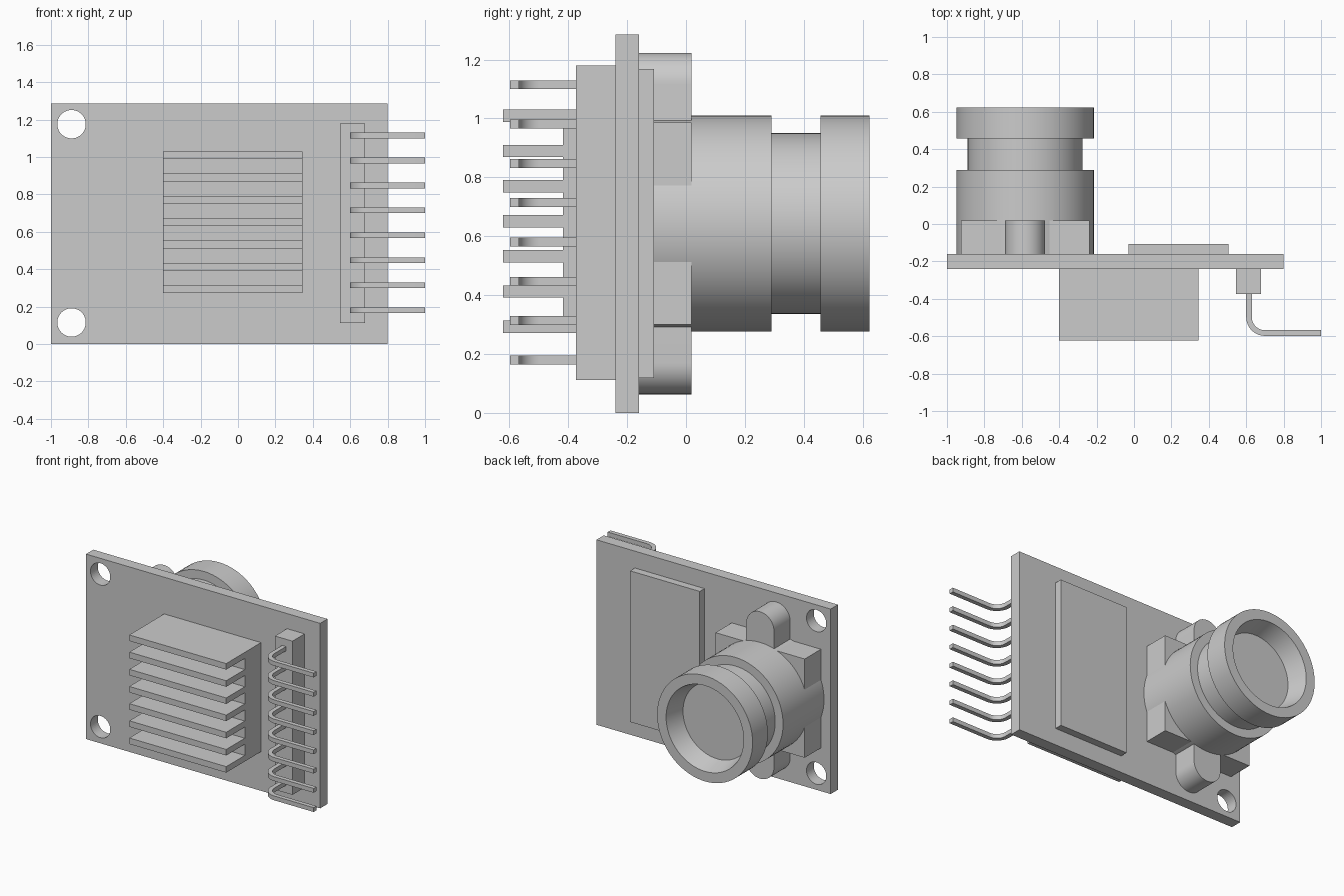
import bpy, bmesh
from math import sin, cos, pi, radians

if "Cube" in bpy.data.objects:
    bpy.data.objects.remove(bpy.data.objects["Cube"])

grey = bpy.data.materials.new("plain grey")
grey.use_nodes = True
grey.diffuse_color = (0.6, 0.6, 0.6, 1)
grey.node_tree.nodes["Principled BSDF"].inputs["Base Color"].default_value = (0.6, 0.6, 0.6, 1)


def finish(name, bm, smooth=False):
    bmesh.ops.recalc_face_normals(bm, faces=bm.faces[:])
    mesh = bpy.data.meshes.new(name)
    bm.to_mesh(mesh)
    bm.free()
    mesh.materials.append(grey)
    ob = bpy.data.objects.new(name, mesh)
    bpy.context.collection.objects.link(ob)
    if smooth:
        bpy.ops.object.select_all(action='DESELECT')
        bpy.context.view_layer.objects.active = ob
        ob.select_set(True)
        bpy.ops.object.shade_smooth_by_angle(angle=radians(30))
    return ob


def prism(name, outline, shift, smooth=False):
    """Extrude a closed outline of 3D points along a vector."""
    bm = bmesh.new()
    face = bm.faces.new([bm.verts.new(p) for p in outline])
    out = bmesh.ops.extrude_face_region(bm, geom=[face], use_keep_orig=True)
    moved = [g for g in out["geom"] if isinstance(g, bmesh.types.BMVert)]
    bmesh.ops.translate(bm, verts=moved, vec=shift)
    return finish(name, bm, smooth)


def box(name, x0, x1, y0, y1, z0, z1):
    return prism(name, [(x0, y0, z0), (x1, y0, z0), (x1, y0, z1), (x0, y0, z1)], (0, y1 - y0, 0))


def arc(cx, cy, r, start, end, n):
    angles = [radians(start + (end - start) * i / n) for i in range(n + 1)]
    return [(cx + r * cos(a), cy + r * sin(a)) for a in angles]


# Circuit board with two mounting holes
board = box("circuit_board", -1, 0.8, -0.24, -0.16, 0, 1.285)
for z in (0.115, 1.175):
    ring = arc(-0.89, z, 0.076, 0, 360, 48)[:-1]
    cutter = prism("hole_cutter", [(x, -0.4, h) for x, h in ring], (0, 0.4, 0))
    cutter.hide_render = True
    mod = board.modifiers.new("hole", 'BOOLEAN')
    mod.operation, mod.solver, mod.object = 'DIFFERENCE', 'EXACT', cutter
    bpy.context.view_layer.objects.active = board
    bpy.ops.object.modifier_apply(modifier=mod.name)
    bpy.data.objects.remove(cutter)

# Finned heat sink as one comb profile
comb = [(-0.24, 0.272), (-0.24, 1.03)]
for i in reversed(range(7)):
    z = 0.272 + i * 0.1193
    comb += [(-0.418, z + 0.042), (-0.622, z + 0.042), (-0.622, z), (-0.418, z)]
comb = comb[:2] + [p for i, p in enumerate(comb[2:]) if 0 < i < 27]
prism("heat_sink", [(-0.4, y, z) for y, z in comb], (0.745, 0, 0))

# Flat chip on the back
box("back_chip", -0.03, 0.505, -0.16, -0.108, 0.118, 1.168)

# Pin header with bent pins
box("pin_header", 0.545, 0.68, -0.373, -0.24, 0.112, 1.18)
outer = arc(0.7, -0.498, 0.1, 180, 270, 12)
inner = arc(0.7, -0.498, 0.07, 270, 180, 12)
pin = [(0.6, -0.36)] + outer + [(1, -0.598), (1, -0.568)] + inner + [(0.63, -0.36)]
for i in range(8):
    z = 0.165 + i * 0.1335
    prism(f"pin_{i + 1}", [(x, y, z) for x, y in pin], (0, 0, 0.03), True)

# Lens mount: square base and rounded ears
CX, CZ = -0.582, 0.643
box("lens_mount_base", CX - 0.343, CX + 0.343, -0.16, 0.018, CZ - 0.343, CZ + 0.343)
ears = arc(CX, CZ + 0.473, 0.107, 0, 180, 24) + arc(CX, CZ - 0.473, 0.107, 180, 360, 24)
prism("lens_mount_ears", [(x, -0.16, z) for x, z in ears], (0, 0.178, 0), True)

# Lens barrel: turned profile of (radius, y) with a tapered bore
profile = [(0, -0.16), (0.367, -0.16), (0.367, 0.29), (0.307, 0.29), (0.307, 0.457),
           (0.367, 0.457), (0.367, 0.624), (0.298, 0.624), (0.262, 0.49), (0, 0.49)]
bm = bmesh.new()
verts = [bm.verts.new((CX + r, y, CZ)) for r, y in profile]
edges = [bm.edges.new(pair) for pair in zip(verts, verts[1:])]
bmesh.ops.spin(bm, geom=verts + edges, cent=(CX, 0, CZ), axis=(0, 1, 0),
               angle=2 * pi, steps=72, use_duplicate=False)
bmesh.ops.remove_doubles(bm, verts=bm.verts[:], dist=0.0005)
finish("lens_barrel", bm, True)
